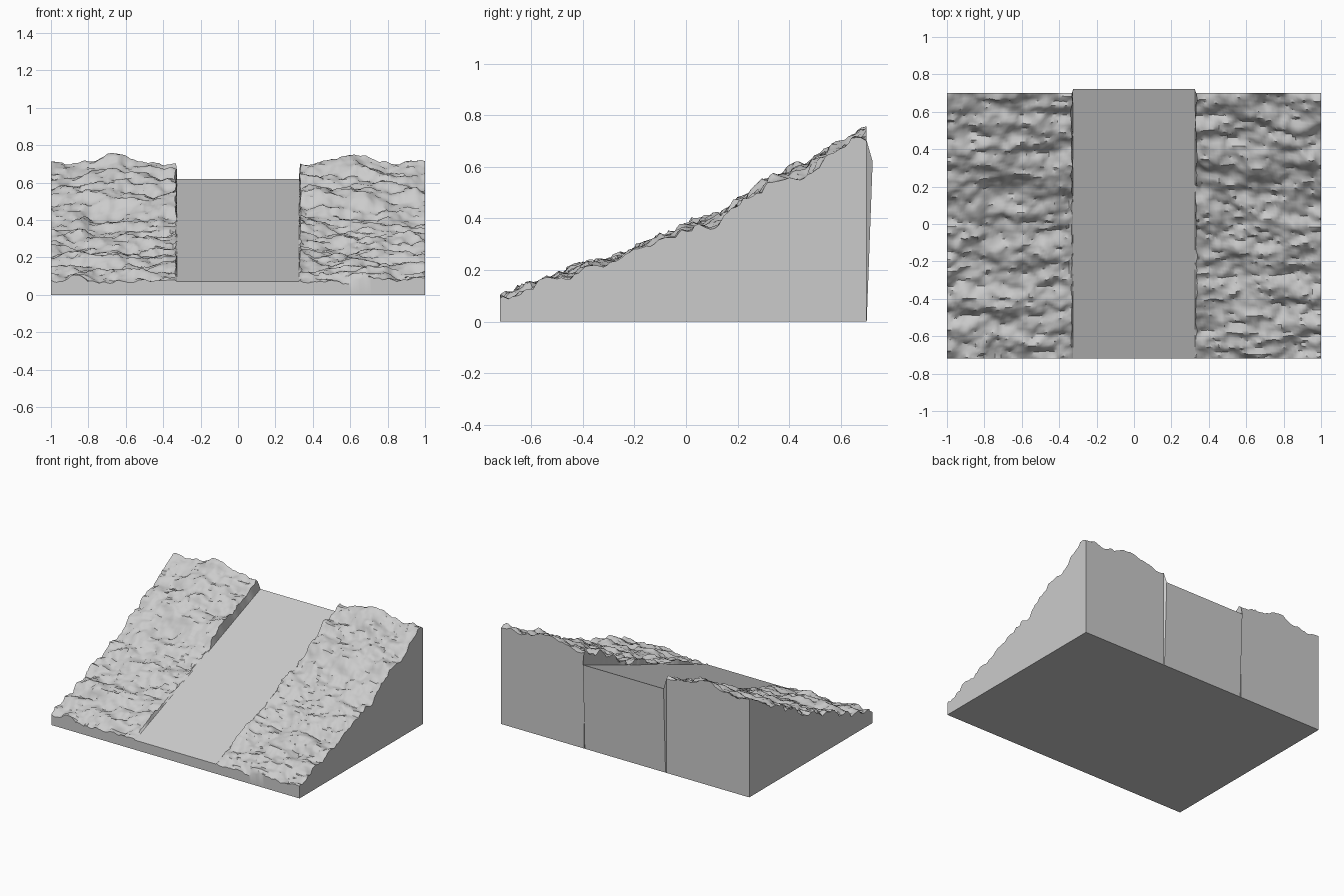
import bpy, bmesh, math
from mathutils import Vector, noise

if "Cube" in bpy.data.objects:
    bpy.data.objects.remove(bpy.data.objects["Cube"])

Y0, Y1 = -0.72, 0.70
PATH_HALF = 0.325
PATH_FRONT, PATH_BACK = (-0.72, 0.07), (0.723, 0.62)
SLOPE = [(-0.72, 0.08), (-0.4, 0.205), (-0.25, 0.25), (0.0, 0.345),
         (0.15, 0.41), (0.3, 0.515), (0.5, 0.605), (0.7, 0.70)]


def hill_height(y):
    for (a, za), (b, zb) in zip(SLOPE, SLOPE[1:]):
        if y <= b:
            return za + (zb - za) * (y - a) / (b - a)
    return SLOPE[-1][1]


def path_height(y):
    t = (y - PATH_FRONT[0]) / (PATH_BACK[0] - PATH_FRONT[0])
    return PATH_FRONT[1] + t * (PATH_BACK[1] - PATH_FRONT[1])


def finish(bm, name, smooth):
    bmesh.ops.recalc_face_normals(bm, faces=bm.faces)
    mesh = bpy.data.meshes.new(name)
    bm.to_mesh(mesh)
    bm.free()
    ob = bpy.data.objects.new(name, mesh)
    bpy.context.collection.objects.link(ob)
    if smooth:
        bpy.ops.object.select_all(action='DESELECT')
        ob.select_set(True)
        bpy.context.view_layer.objects.active = ob
        bpy.ops.object.shade_smooth_by_angle(angle=math.radians(40))
    return ob


def rock(x, y, seed):
    coarse = noise.noise(Vector((x * 4.5, y * 9, seed)))
    fine = noise.fractal(Vector((x * 10, y * 17, seed + 5)), 0.8, 2.1, 3)
    return 0.03 * coarse + 0.026 * fine


def bank(side, name, seed, nx=44, ny=90):
    bm = bmesh.new()
    rows = []
    for j in range(ny + 1):
        y = Y0 + (Y1 - Y0) * j / ny
        edge_y = j in (0, ny)
        row = []
        for i in range(nx + 1):
            x = side * (1 - (1 - PATH_HALF - 0.008) * i / nx)
            d = rock(x, y, seed)
            hump = 0.04 * math.exp(-((abs(x) - 0.66) / 0.16) ** 2) * max(0, y / Y1) ** 2
            z = max(0.03, hill_height(y) + d + hump)
            px, py = x, y
            if not edge_y:
                py = min(Y1, max(Y0, y - 0.4 * d))
            if i == nx:
                px += 0.012 * noise.noise(Vector((seed, y * 20, 3)))
                z = max(z, path_height(y) + 0.006)
            row.append(bm.verts.new((px, py, z)))
        # last column drops to the edge of the path
        py = PATH_FRONT[0] + (PATH_BACK[0] - PATH_FRONT[0]) * j / ny
        row.append(bm.verts.new((side * PATH_HALF, py, path_height(py))))
        rows.append(row)
    for a, b in zip(rows, rows[1:]):
        for i in range(nx + 1):
            bm.faces.new((a[i], a[i + 1], b[i + 1], b[i]))
    # outer walls and underside
    rim = rows[0][::-1] + [r[0] for r in rows[1:]] + rows[-1][1:]
    low = [bm.verts.new((v.co.x, min(v.co.y, Y1), 0)) for v in rim]
    for k in range(len(rim) - 1):
        bm.faces.new((rim[k], rim[k + 1], low[k + 1], low[k]))
    bm.faces.new(low)
    return finish(bm, name, True)


# rough banks on both sides
bank(-1, "left_rough_bank", 1.3)
bank(1, "right_rough_bank", 8.7)

# smooth path between them, with its end walls and underside
bm = bmesh.new()
profile = [(Y0, 0), PATH_FRONT, PATH_BACK, (Y1, 0)]
left, right = [[bm.verts.new((s * PATH_HALF, y, z)) for y, z in profile] for s in (-1, 1)]
for k in range(4):
    n = (k + 1) % 4
    bm.faces.new((left[k], right[k], right[n], left[n]))
finish(bm, "smooth_path", False)
